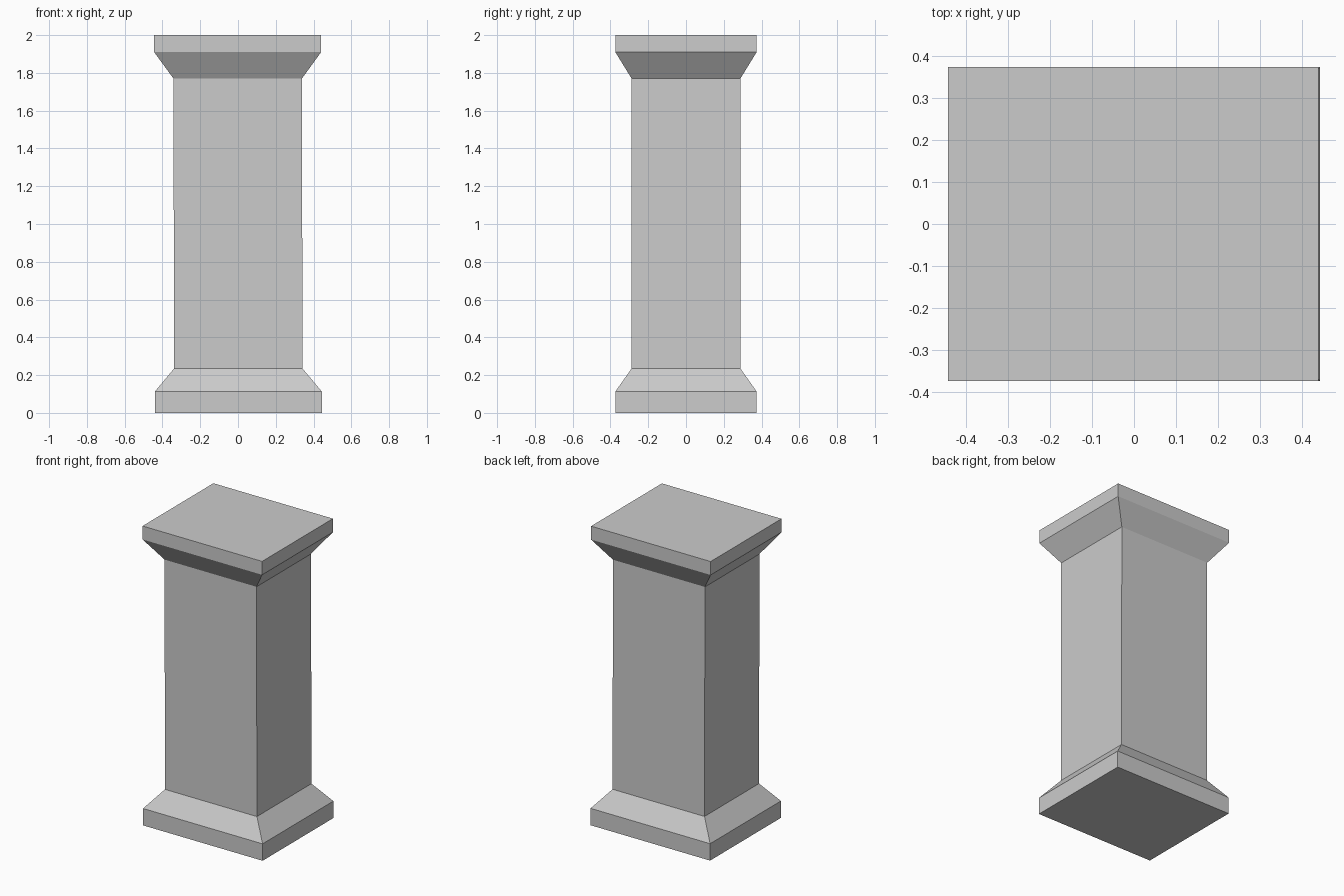
import bpy
import bmesh

cube = bpy.data.objects.get("Cube")
if cube:
    bpy.data.objects.remove(cube, do_unlink=True)

stone = bpy.data.materials.new("light grey stone")
stone.use_nodes = True
colour = (0.6, 0.6, 0.6, 1)
stone.diffuse_color = colour
stone.node_tree.nodes["Principled BSDF"].inputs["Base Color"].default_value = colour

# Half sizes of the square-cut sections
WIDE = (0.442, 0.374)
SLIM = (0.34, 0.288)
LEAN = 0.002  # the pillar leans very slightly to its right


def loft(name, sections):
    """Stack of rectangular sections (half_size, z), joined and capped."""
    bm = bmesh.new()
    rings = []
    for (hx, hy), z in sections:
        shift = LEAN * (1 - z)
        rings.append([bm.verts.new((sx * hx + shift, sy * hy, z))
                      for sx, sy in ((-1, -1), (1, -1), (1, 1), (-1, 1))])
    for low, high in zip(rings, rings[1:]):
        for i in range(4):
            j = (i + 1) % 4
            bm.faces.new((low[i], low[j], high[j], high[i]))
    bm.faces.new(rings[0][::-1])
    bm.faces.new(rings[-1])
    mesh = bpy.data.meshes.new(name)
    bm.to_mesh(mesh)
    bm.free()
    mesh.materials.append(stone)
    obj = bpy.data.objects.new(name, mesh)
    bpy.context.collection.objects.link(obj)
    return obj


# One continuous pillar: plinth, sloped foot, shaft, flared neck, cap slab
loft("pillar", [
    (WIDE, 0), (WIDE, 0.113),
    (SLIM, 0.235), (SLIM, 1.77),
    (WIDE, 1.91), (WIDE, 2),
])
